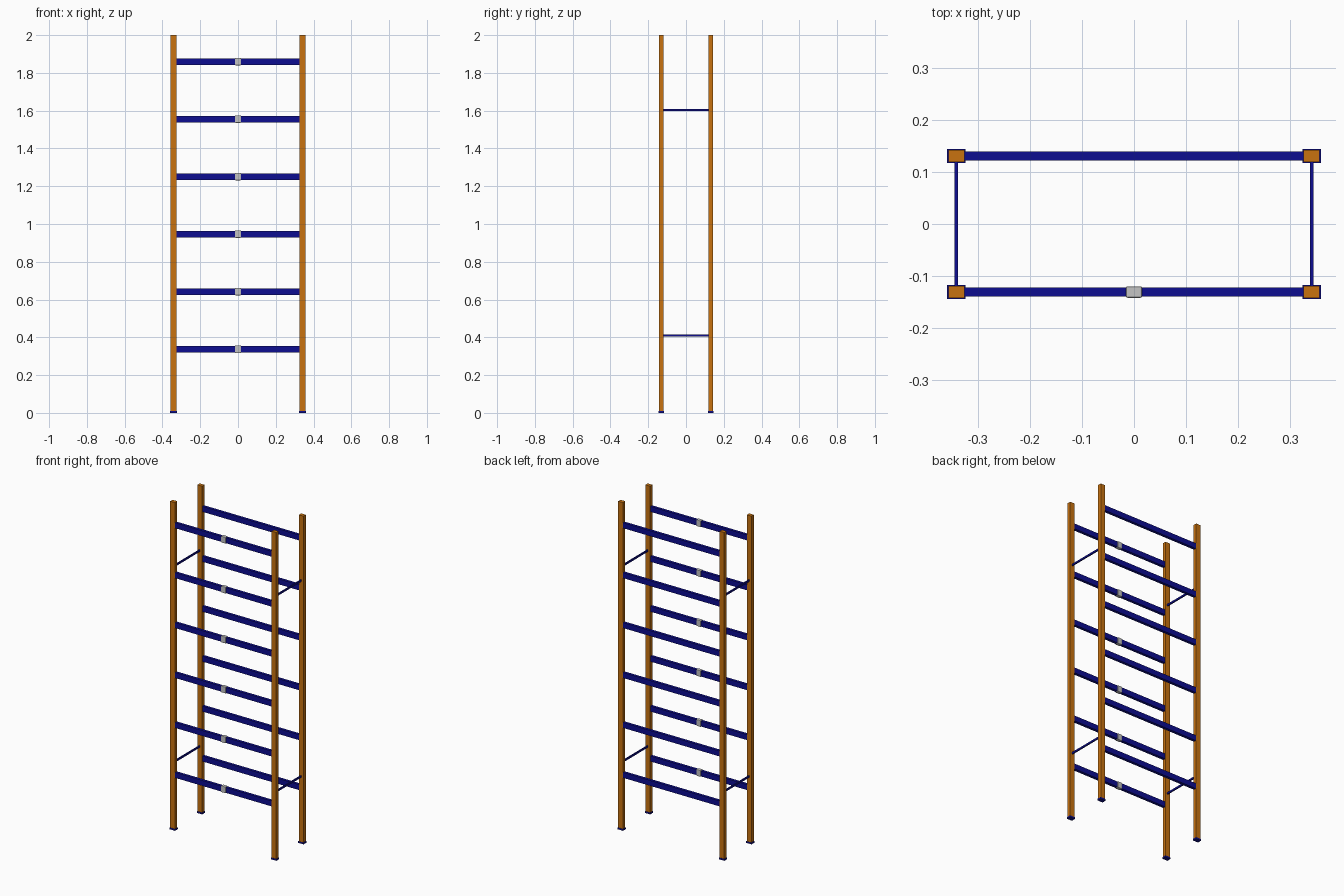
import bpy
import bmesh

cube = bpy.data.objects.get("Cube")
if cube:
    bpy.data.objects.remove(cube, do_unlink=True)


def make_material(name, rgb):
    mat = bpy.data.materials.new(name)
    mat.use_nodes = True
    color = (*rgb, 1.0)
    mat.diffuse_color = color
    mat.node_tree.nodes["Principled BSDF"].inputs["Base Color"].default_value = color
    return mat


ORANGE = make_material("orange paint", (0.58, 0.17, 0.005))
BLUE = make_material("dark blue paint", (0.004, 0.004, 0.28))
GREY = make_material("light grey plastic", (0.55, 0.55, 0.55))


def add_box(name, size, center, material, bevel=0.0):
    bm = bmesh.new()
    bmesh.ops.create_cube(bm, size=1.0)
    bmesh.ops.scale(bm, vec=size, verts=bm.verts)
    mesh = bpy.data.meshes.new(name)
    bm.to_mesh(mesh)
    bm.free()
    mesh.materials.append(material)
    obj = bpy.data.objects.new(name, mesh)
    obj.location = center
    bpy.context.collection.objects.link(obj)
    if bevel:
        mod = obj.modifiers.new("bevel", "BEVEL")
        mod.width = bevel
        mod.segments = 2
    return obj


POST_X, POST_Y = 0.342, 0.131
POST_W, POST_D = 0.031, 0.023
FOOT_H = 0.01
SIDES = (("right", -1), ("left", 1))
ROWS = (("front", -1), ("back", 1))
BEAM_LEVELS = [0.337 + i * 0.3045 for i in range(6)]
BRACE_LEVELS = (("lower", 0.41), ("upper", 1.604))

# Uprights on foot plates
for row, sy in ROWS:
    for side, sx in SIDES:
        x, y = sx * POST_X, sy * POST_Y
        add_box(f"{row}_{side}_post", (POST_W, POST_D, 2 - FOOT_H),
                (x, y, 1 + FOOT_H / 2), ORANGE)
        add_box(f"{row}_{side}_foot", (0.036, 0.027, FOOT_H),
                (x, y, FOOT_H / 2), BLUE)

# Shelf beams, with a label collar on each front one
for level, z in enumerate(BEAM_LEVELS, 1):
    for row, sy in ROWS:
        add_box(f"{row}_beam_{level}", (2 * POST_X - POST_W, 0.017, 0.033),
                (0, sy * POST_Y, z), BLUE)
    add_box(f"label_collar_{level}", (0.031, 0.022, 0.039),
            (0, -POST_Y, z), GREY, bevel=0.003)

# Side braces tying front and back uprights
for tier, z in BRACE_LEVELS:
    for side, sx in SIDES:
        add_box(f"{tier}_{side}_brace", (0.007, 2 * POST_Y - POST_D, 0.011),
                (sx * POST_X, 0, z), BLUE)
